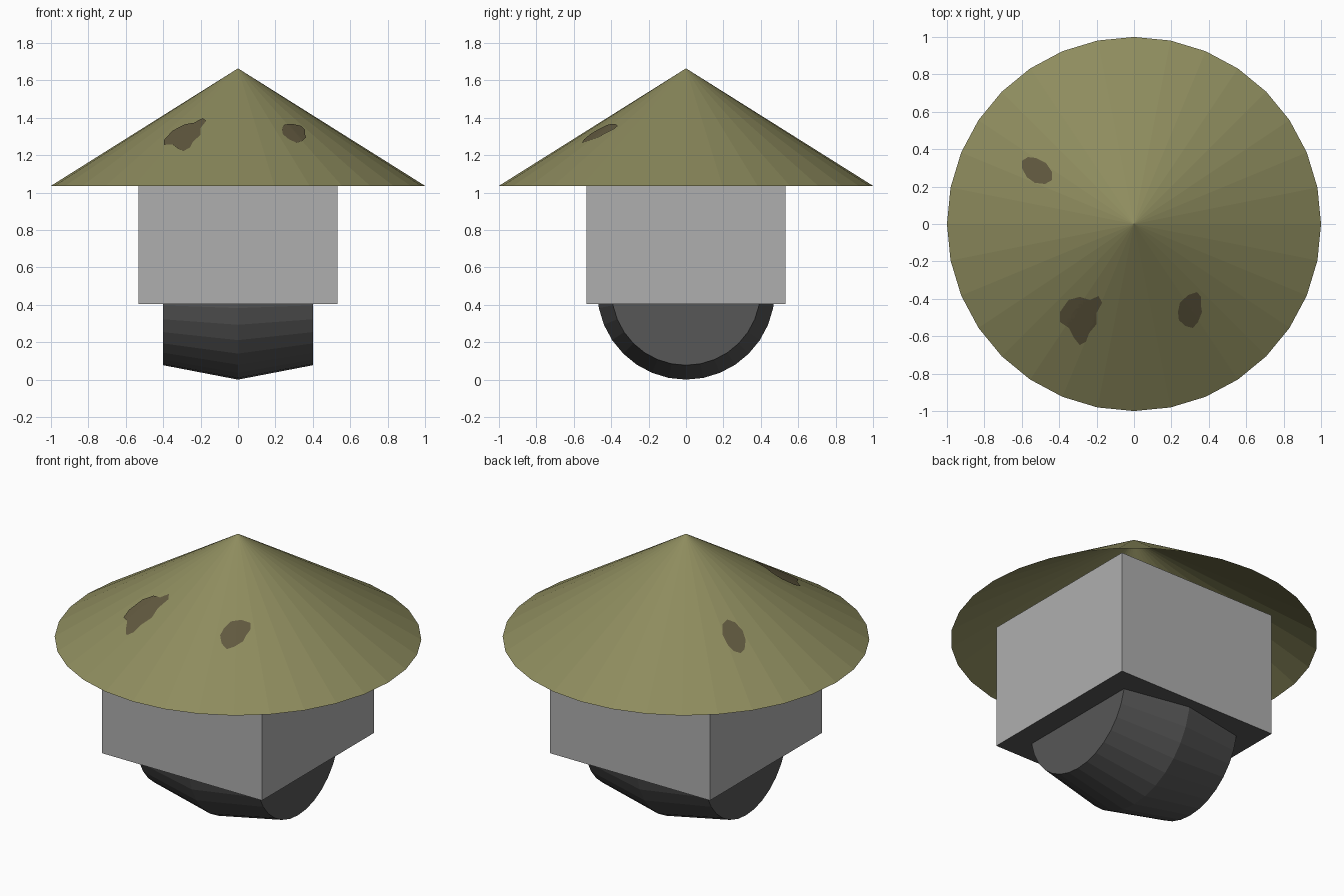
import bpy, bmesh, math
from mathutils import Vector

if "Cube" in bpy.data.objects:
    bpy.data.objects.remove(bpy.data.objects["Cube"])

SIDES = 32
RIM_Z, TIP_Z = 1.036, 1.664


def material(name, rgb):
    m = bpy.data.materials.new(name)
    m.diffuse_color = (*rgb, 1)
    m.use_nodes = True
    m.node_tree.nodes["Principled BSDF"].inputs["Base Color"].default_value = m.diffuse_color
    return m


olive = material("olive", (0.27, 0.262, 0.112))
brown = material("dark_brown", (0.12, 0.10, 0.05))
grey = material("mid_grey", (0.43, 0.43, 0.43))
charcoal = material("charcoal", (0.095, 0.095, 0.095))


def finish(name, bm, *mats):
    me = bpy.data.meshes.new(name)
    bm.to_mesh(me)
    bm.free()
    for m in mats:
        me.materials.append(m)
    ob = bpy.data.objects.new(name, me)
    bpy.context.collection.objects.link(ob)
    return ob


# Open conical roof
bm = bmesh.new()
rim = [bm.verts.new((math.cos(a), math.sin(a), RIM_Z))
       for a in (2 * math.pi * i / SIDES for i in range(SIDES))]
tip = bm.verts.new((0, 0, TIP_Z))
for i in range(SIDES):
    bm.faces.new((rim[i], rim[(i + 1) % SIDES], tip))
finish("cone_roof", bm, olive)

# Square body with a dark underside
bm = bmesh.new()
bmesh.ops.create_cube(bm, size=1)
for v in bm.verts:
    v.co = (v.co.x * 1.066, v.co.y * 1.066, 0.405 + (v.co.z + 0.5) * 0.745)
bm.normal_update()
for f in bm.faces:
    f.material_index = 1 if f.normal.z < -0.5 else 0
finish("box_body", bm, grey, charcoal)

# Roller with a ridge round the middle
bm = bmesh.new()
rings = []
for x, r in ((-0.4, 0.398), (0, 0.475), (0.4, 0.398)):
    rings.append([bm.verts.new((x, r * math.cos(a), 0.475 + r * math.sin(a)))
                  for a in (2 * math.pi * i / SIDES for i in range(SIDES))])
for a, b in zip(rings, rings[1:]):
    for i in range(SIDES):
        j = (i + 1) % SIDES
        bm.faces.new((a[i], a[j], b[j], b[i]))
bm.faces.new(rings[0])
bm.faces.new(rings[-1])
bmesh.ops.recalc_face_normals(bm, faces=bm.faces)
finish("roller", bm, charcoal)


def on_roof(x, y):
    """Point just above the faceted roof at this plan position."""
    step = 2 * math.pi / SIDES
    local = math.atan2(y, x) % step - step / 2
    r = math.hypot(x, y) * math.cos(local) / math.cos(step / 2)
    return (x, y, TIP_Z - (TIP_Z - RIM_Z) * r + 0.005)


# Painted spots: thin patches that follow the roof
def spot(name, outline, levels=6, cuts=3):
    pts = [Vector(p) for p in outline]
    loop = [p.lerp(q, k / cuts) for p, q in zip(pts, pts[1:] + pts[:1]) for k in range(cuts)]
    c = sum(pts, Vector((0, 0))) / len(pts)
    n = len(loop)
    bm = bmesh.new()
    centre = bm.verts.new(on_roof(*c))
    prev = None
    for s in range(1, levels + 1):
        ring = [bm.verts.new(on_roof(*c.lerp(p, s / levels))) for p in loop]
        for i in range(n):
            j = (i + 1) % n
            if prev:
                bm.faces.new((prev[i], ring[i], ring[j], prev[j]))
            else:
                bm.faces.new((centre, ring[i], ring[j]))
        prev = ring
    bm.normal_update()
    for f in bm.faces:
        if f.normal.z < 0:
            f.normal_flip()
    finish(name, bm, brown)


spot("spot_front_left", [(-.395, -.47), (-.35, -.406), (-.29, -.39), (-.235, -.406),
                         (-.19, -.385), (-.17, -.42), (-.2, -.476), (-.2, -.535),
                         (-.24, -.583), (-.257, -.63), (-.29, -.647), (-.32, -.61),
                         (-.348, -.556), (-.395, -.524)])
spot("spot_front_right", [(.235, -.47), (.246, -.42), (.29, -.38), (.337, -.364),
                          (.358, -.39), (.358, -.44), (.364, -.47), (.342, -.524),
                          (.315, -.556), (.273, -.545), (.24, -.513)])
spot("spot_back_left", [(-.6, .337), (-.567, .358), (-.524, .353), (-.47, .326),
                        (-.438, .278), (-.438, .235), (-.476, .214), (-.53, .22),
                        (-.572, .25), (-.6, .3)])
